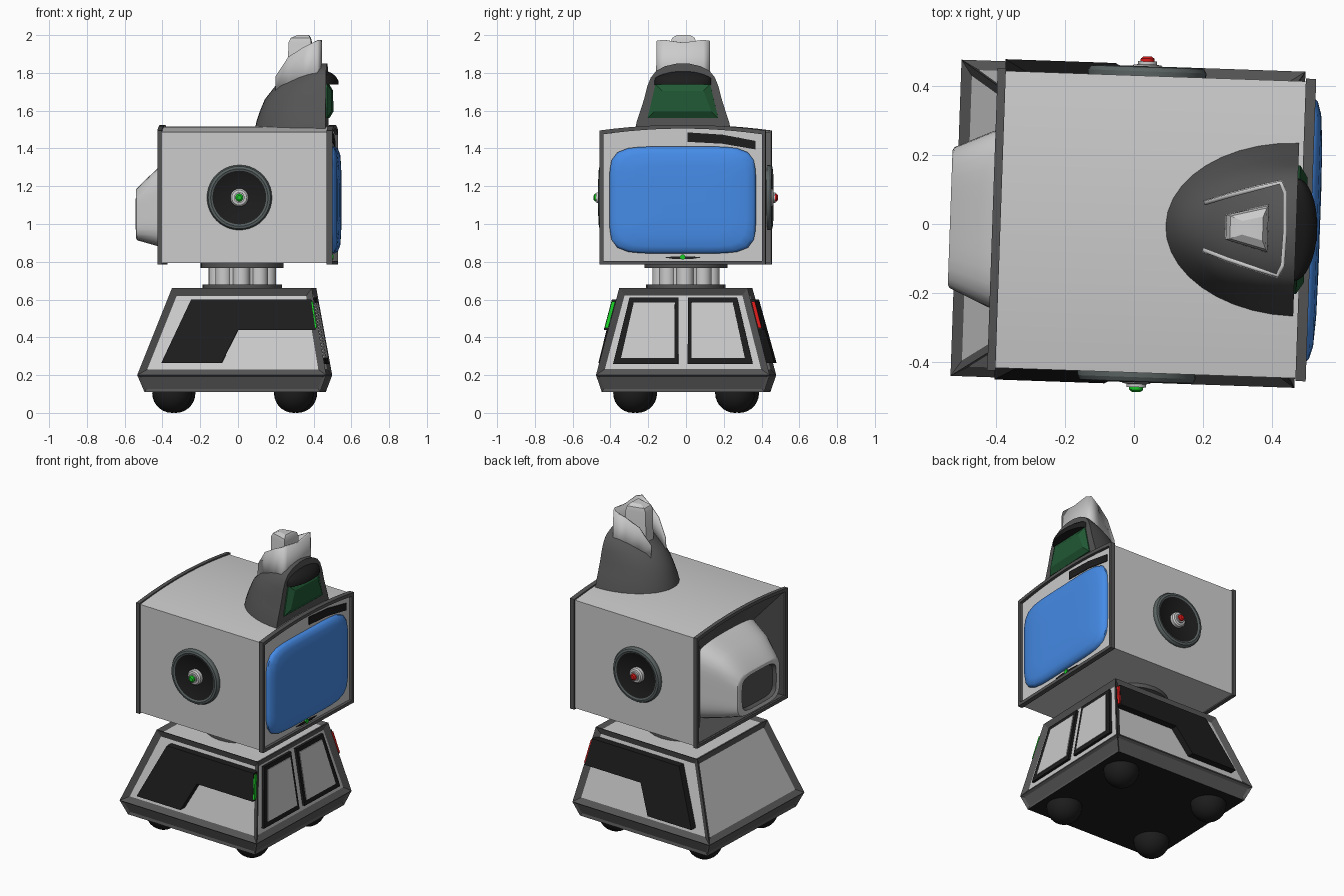
import bpy, bmesh, math
from mathutils import Matrix, Vector

if "Cube" in bpy.data.objects:
    bpy.data.objects.remove(bpy.data.objects["Cube"])

ROT = Matrix.Rotation(math.radians(-2), 4, 'Z')   # whole robot stands slightly turned


def mat(name, r, g, b):
    m = bpy.data.materials.new(name)
    m.diffuse_color = (r, g, b, 1)
    m.use_nodes = True
    m.node_tree.nodes["Principled BSDF"].inputs["Base Color"].default_value = m.diffuse_color
    return m


LIGHT = mat("light_grey", .55, .55, .55)
DARK = mat("dark_grey", .09, .09, .09)
RIM = mat("rim_grey", .1, .12, .12)
BLACK = mat("black", .012, .012, .012)
BLUE = mat("screen_blue", .06, .26, .8)
WINDOW = mat("window_green", .015, .1, .035)
GREEN = mat("lamp_green", .01, .6, .02)
RED = mat("lamp_red", .7, .01, .01)
NAVY = mat("button_blue", .02, .02, .7)


def make(name, bm, mats, smooth=30, fix=True):
    if fix:
        bmesh.ops.recalc_face_normals(bm, faces=bm.faces)
    bm.transform(ROT)
    me = bpy.data.meshes.new(name)
    bm.to_mesh(me)
    bm.free()
    for m in mats:
        me.materials.append(m)
    ob = bpy.data.objects.new(name, me)
    bpy.context.collection.objects.link(ob)
    bpy.ops.object.select_all(action='DESELECT')
    ob.select_set(True)
    bpy.context.view_layer.objects.active = ob
    if smooth:
        bpy.ops.object.shade_smooth_by_angle(angle=math.radians(smooth))
    return ob


def loft_bm(loops, bands=None, caps=(0, 0), closed=False):
    """Bridge equal-length loops; bands maps band number to material slot."""
    bm = bmesh.new()
    rows = [[bm.verts.new(p) for p in l] for l in loops]
    n, k = len(rows[0]), len(rows)
    for i in range(k if closed else k - 1):
        a, b = rows[i], rows[(i + 1) % k]
        for j in range(n):
            f = bm.faces.new((a[j], a[(j + 1) % n], b[(j + 1) % n], b[j]))
            f.material_index = (bands or {}).get(i, 0)
    if not closed:
        for row, c in ((rows[0], caps[0]), (rows[-1], caps[1])):
            bm.faces.new(row).material_index = c
    return bm


def loft(name, loops, mats, bands=None, caps=(0, 0), closed=False, smooth=30):
    return make(name, loft_bm(loops, bands, caps, closed), mats, smooth)


def slab(name, pts, off, m):
    return loft(name, [pts, [tuple(Vector(p) + Vector(off)) for p in pts]], [m], smooth=0)


def superellipse(x, cz, hy, hz, e, n=48):
    out = []
    for i in range(n):
        c, s = math.cos(2 * math.pi * i / n), math.sin(2 * math.pi * i / n)
        r = (abs(c) ** e + abs(s) ** e) ** (-1 / e)
        out.append((x, hy * c * r, cz + hz * s * r))
    return out


def disc(cx, cy, r, z, n=16):
    return [(cx + r * math.cos(2 * math.pi * i / n), cy + r * math.sin(2 * math.pi * i / n), z)
            for i in range(n)]


# ---- base: tapered chest with recessed panels
def rect(x0, x1, hy, z):
    return [(x0, -hy, z), (x1, -hy, z), (x1, hy, z), (x0, hy, z)]


bm = loft_bm([rect(-.48, .45, .43, .11), rect(-.518, .483, .46, .2), rect(-.338, .403, .34, .66)],
             caps=(2, 0))
bmesh.ops.recalc_face_normals(bm, faces=bm.faces)
bm.faces.ensure_lookup_table()
low, high, top = bm.faces[0:4], bm.faces[4:8], [bm.faces[9]]
for faces, t, d, m in ((low, .015, -.01, 0), (high, .036, -.02, 1), (top, .03, -.015, 1)):
    bmesh.ops.inset_individual(bm, faces=faces, thickness=t, depth=d, use_even_offset=True)
    for f in faces:
        f.material_index = m
make("base_chest", bm, [DARK, LIGHT, BLACK], smooth=0)

# black side bands with lamp ends
for s, tag, lamp in ((-1, "left", GREEN), (1, "right", RED)):
    def side(x, z, off):
        return (x, s * (.46 - .12 * (z - .2) / .46 + off), z)
    band = [(-.235, .6), (.4, .6), (.425, .44), (.015, .44), (-.07, .265), (-.39, .265)]
    slab("side_band_" + tag, [side(x, z, -.022) for x, z in band], (0, s * .045, 0), BLACK)
    slab("side_lamp_" + tag, [side(.398, .59, .002), side(.398, .59, .021),
                              side(.42, .45, .021), side(.42, .45, .002)], (.012, 0, 0), lamp)

# two front hatches with black borders
for s, tag in ((-1, "left"), (1, "right")):
    def face(y, z, off):
        return (.483 - .08 * (z - .2) / .46 + off, s * y, z)
    slab("hatch_border_" + tag, [face(y, z, -.022) for y, z in
         ((.025, .26), (.37, .26), (.285, .61), (.025, .61))], (.018, 0, 0), BLACK)
    slab("hatch_panel_" + tag, [face(y, z, -.02) for y, z in
         ((.045, .29), (.328, .29), (.262, .585), (.045, .585))], (.02, 0, 0), LIGHT)

# ball wheels
for i, (x, y) in enumerate([(x, y) for x in (-.34, .305) for y in (-.27, .27)]):
    bm = bmesh.new()
    bmesh.ops.create_uvsphere(bm, u_segments=24, v_segments=14, radius=.105,
                              matrix=Matrix.Translation((x, y, .105)))
    make(f"wheel_{i + 1}", bm, [BLACK])

# ---- neck: ring of columns between two plates
for name, z0, z1, r in (("neck_plate_lower", .64, .68, .21), ("neck_plate_upper", .768, .8, .22),
                        ("neck_core", .66, .79, .14)):
    loft(name, [disc(.022, 0, r, z0, 24), disc(.022, 0, r, z1, 24)],
         [LIGHT if "core" in name else DARK])
for i in range(8):
    a = math.pi / 4 * i
    cx, cy = .022 + .133 * math.cos(a), .133 * math.sin(a)
    loft(f"neck_column_{i + 1}", [disc(cx, cy, .045, .66), disc(cx, cy, .045, .79)], [LIGHT])


# ---- head: monitor cabinet with bowed top
def cabinet(x, g=0.0):
    h = .44 - g
    arc = [(h * (1 - i / 6), 1.525 - g - .03 * (1 - i / 6) ** 2) for i in range(13)]
    return [(x, -h, .785 + g), (x, h, .785 + g)] + [(x, y, z) for y, z in arc]


recess = [(-.30, y * .62, 1.1 + (z - 1.13) * .66) for _, y, z in cabinet(0, .02)]
loft("head_cabinet", [cabinet(.497, .008), cabinet(-.4, .008), cabinet(-.4, .022), recess],
     [LIGHT, DARK], bands={1: 1, 2: 1}, caps=(0, 1))
for name, x0, x1 in (("head_frame_front", .485, .515), ("head_frame_rear", -.412, -.388)):
    loft(name, [cabinet(x0), cabinet(x1), cabinet(x1, .02), cabinet(x0, .02)], [DARK], closed=True)

# picture tube and its rear housing
loft("screen", [superellipse(x, 1.127, .388 * k, .283 * k, 6) for x, k in
                ((.49, 1), (.508, 1), (.522, .965), (.533, .87), (.539, .65), (.541, .3))], [BLUE], smooth=45)
loft("tube_housing", [superellipse(x, cz, hy, hz, 5) for x, cz, hy, hz in
     ((-.28, 1.11, .3, .26), (-.42, 1.09, .255, .208), (-.53, 1.053, .205, .14),
      (-.535, 1.053, .195, .132), (-.535, 1.053, .165, .11), (-.515, 1.053, .155, .1))],
     [LIGHT, DARK], bands={4: 1}, caps=(0, 1))

# front trim strip, slot and buttons
slab("trim_strip", [(.495, y, z) for y, z in ((.025, 1.485), (.21, 1.473), (.385, 1.44),
     (.385, 1.395), (.21, 1.425), (.025, 1.435))], (.007, 0, 0), BLACK)
slab("front_slot", [(.495, y, z) for y, z in ((-.1, .823), (-.05, .815), (.05, .815), (.1, .823),
     (.05, .828), (-.05, .828))], (.007, 0, 0), BLACK)
for i, (y, m) in enumerate(((-.357, GREEN), (-.322, RED), (.317, RED), (.352, NAVY))):
    loft(f"button_{i + 1}", [superellipse(x, .825, .014, .014, 2, 16) for x in (.495, .506)], [m])

# side speakers, turned about y
for s, tag, lamp in ((-1, "left", GREEN), (1, "right", RED)):
    def turn(prof, n=40):
        return [[(.023 + r * math.cos(2 * math.pi * i / n), s * y, 1.14 + r * math.sin(2 * math.pi * i / n))
                 for i in range(n)] for r, y in prof]
    loft("speaker_" + tag, turn([(.172, .42), (.172, .445), (.165, .457), (.152, .46), (.142, .455),
                                 (.05, .435)]), [RIM, BLACK], bands={4: 1}, caps=(0, 1))
    loft("speaker_knob_" + tag, turn([(.048, .43), (.048, .455), (.04, .463), (.028, .465),
                                      (.028, .474)], 24), [LIGHT])
    loft("speaker_lamp_" + tag, turn([(.021, .47), (.02, .482), (.012, .488)], 20), [lamp])


# ---- hood on top: half-oval sections with a flat front
def hood(z, w, l, n=20):
    return [(.472 - l * math.cos(t), w * math.sin(t), z)
            for t in (math.pi * (i / n - .5) for i in range(n + 1))]


loft("hood", [hood(*p) for p in ((1.49, .255, .385), (1.54, .245, .375), (1.6, .225, .355),
     (1.66, .206, .33), (1.73, .188, .275), (1.775, .17, .2), (1.81, .142, .14),
     (1.835, .095, .085), (1.85, .03, .03))], [DARK], smooth=50)

# green bevelled window
def window(x, g):
    return [(x, -.187 + g, 1.56 + g), (x, .187 - g, 1.56 + g), (x, .145 - g, 1.74 - g), (x, -.145 + g, 1.74 - g)]


loft("hood_window", [window(.465, 0), window(.478, 0), window(.5, .035)], [WINDOW], smooth=0)

# black brow, a curved drooping visor
def brow(f, h):
    pts = [(math.sin(a), math.cos(a)) for a in (math.pi * (i / 16 - .5) for i in range(17))]
    return [(.468 + .065 * c * f, .15 * y, 1.755 + .055 * c * (1 - f * .95) + h) for y, c in pts]


loft("hood_brow", [brow(0, -.012), brow(0, 0), brow(.45, .012), brow(.8, .012), brow(1, -.003), brow(1, -.018)],
     [BLACK], smooth=50)

# ---- crest: open collar around a tapered block
path = [(.2, -.075, 1.78), (.27, -.1, 1.885), (.35, -.125, 1.935), (.425, -.145, 1.97), (.442, -.11, 1.975),
        (.446, 0, 1.96)]
path += [(x, -y, z) for x, y, z in path[-2::-1]]
bm = bmesh.new()
rows = [(bm.verts.new((x, y, 1.7)), bm.verts.new((x, y * .97, z))) for x, y, z in path]
for a, b in zip(rows, rows[1:]):
    bm.faces.new((a[0], b[0], b[1], a[1]))
collar = make("crest_collar", bm, [LIGHT], fix=False)
mod = collar.modifiers.new("thickness", 'SOLIDIFY')
mod.thickness = .012

def block(x0, x1, h0, h1, z):
    return [(x0, -h0, z), (x1, -h1, z), (x1, h1, z), (x0, h0, z)]


loft("crest_block", [block(.265, .392, .036, .072, 1.72), block(.268, .39, .036, .068, 1.96),
                     block(.28, .385, .033, .06, 1.985), block(.315, .375, .02, .035, 2.0)], [LIGHT])
